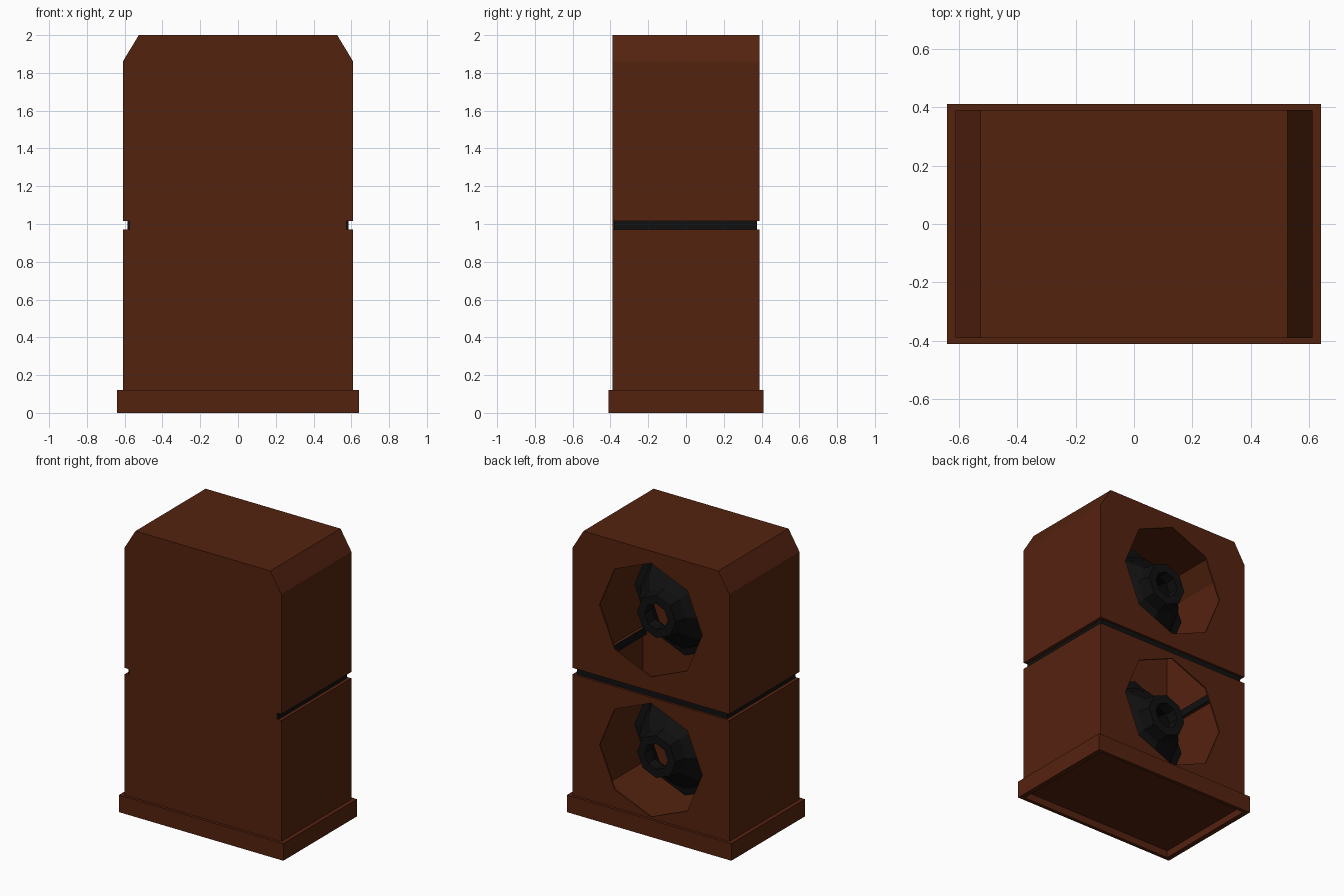
import bpy, bmesh, math

if "Cube" in bpy.data.objects:
    bpy.data.objects.remove(bpy.data.objects["Cube"])


def material(name, colour):
    m = bpy.data.materials.new(name)
    m.use_nodes = True
    m.diffuse_color = (*colour, 1)
    m.node_tree.nodes["Principled BSDF"].inputs["Base Color"].default_value = (*colour, 1)
    return m


wood = material("dark red wood", (0.088, 0.016, 0.0045))
black = material("black", (0.005, 0.005, 0.0055))


def finish(name, bm, mat):
    bmesh.ops.recalc_face_normals(bm, faces=bm.faces)
    me = bpy.data.meshes.new(name)
    bm.to_mesh(me)
    bm.free()
    me.materials.append(mat)
    ob = bpy.data.objects.new(name, me)
    bpy.context.collection.objects.link(ob)
    return ob


def prism(name, outline, y0, y1, mat):
    """Extrude an (x, z) outline from y0 to y1."""
    bm = bmesh.new()
    face = bm.faces.new([bm.verts.new((x, y0, z)) for x, z in outline])
    out = bmesh.ops.extrude_face_region(bm, geom=[face])["geom"]
    verts = [v for v in out if isinstance(v, bmesh.types.BMVert)]
    bmesh.ops.translate(bm, verts=verts, vec=(0, y1 - y0, 0))
    return finish(name, bm, mat)


def box(name, x0, x1, y0, y1, z0, z1, mat):
    return prism(name, [(x0, z0), (x1, z0), (x1, z1), (x0, z1)], y0, y1, mat)


def cut(target, cutter):
    cutter.hide_render = True
    mod = target.modifiers.new("cut", "BOOLEAN")
    mod.operation = "DIFFERENCE"
    mod.solver = "EXACT"
    mod.object = cutter
    bpy.context.view_layer.objects.active = target
    bpy.ops.object.modifier_apply(modifier=mod.name)
    bpy.data.objects.remove(cutter)


def cabinet_outline(t):
    """Chamfered cabinet front, shrunk by wall thickness t."""
    right = [(0.61 - t, 0.05 + t), (0.61 - t, 1.86 - t / 2), (0.525 - t / 2, 2 - t)]
    return right + [(-x, z) for x, z in reversed(right)]


W, D = 0.61, 0.39           # cabinet half width and half depth
GX, GY = 0.585, 0.375       # groove floor
G0, G1 = 0.97, 1.015        # groove bottom and top
T = 0.01                    # wall thickness
HOLES = (0.53, 1.515)       # heights of the two openings

# Hollow cabinet
cabinet = prism("cabinet", cabinet_outline(0), -D, D, wood)
cut(cabinet, prism("hollow", cabinet_outline(T), T - D, D - T, wood))

# Octagonal openings in the back
for z in HOLES:
    ring = [(0.4 * math.cos(k * math.pi / 4), z + 0.4 * math.sin(k * math.pi / 4))
            for k in range(8)]
    cut(cabinet, prism("opening", ring, 0.3, 0.5, wood))

# Groove round the sides and back, notching the front corners
for s in (-1, 1):
    a, b = sorted((s * 0.575, s))
    cut(cabinet, box("groove_side", a, b, -1, 1, G0, G1, wood))
cut(cabinet, box("groove_back", -1, 1, GY, 1, G0, G1, wood))


# U-shaped trims: black groove floor and wooden groove lips
def trim(name, x, y, depth, z0, z1, mat):
    u = box(name, -x, x, T - D, y, z0, z1, mat)
    cut(u, box("trim_inside", depth - x, x - depth, -1, y - depth, z0 - 1, z1 + 1, mat))


trim("groove_floor", GX, GY, T, G0 - 0.004, G1 + 0.004, black)
trim("groove_lip_upper", W - 0.002, D - 0.002, 0.024, G1, G1 + 0.004, wood)
trim("groove_lip_lower", W - 0.002, D - 0.002, 0.024, G0 - 0.004, G0, wood)

# Plinth frame, open below
plinth = box("plinth", -0.64, 0.64, -0.41, 0.41, 0, 0.12, wood)
cut(plinth, box("plinth_inside", -0.605, 0.605, -0.385, 0.385, -1, 1, wood))

# Drivers: closed (radius, y) profile turned about the y axis
PROFILE = [(0.09, 0.33), (0.15, 0.33), (0.165, 0.24), (0.27, 0.13), (0.34, 0.02),
           (0.395, 0.01), (0.395, -0.07), (0.36, -0.07), (0.25, 0.11), (0.09, 0.25)]


def driver(name, z):
    bm = bmesh.new()
    rings = []
    for k in range(8):
        a = k * math.pi / 4
        rings.append([bm.verts.new((r * math.cos(a), y, z + r * math.sin(a)))
                      for r, y in PROFILE])
    n = len(PROFILE)
    for k in range(8):
        p, q = rings[k - 1], rings[k]
        for i in range(n):
            bm.faces.new((p[i - 1], p[i], q[i], q[i - 1]))
    finish(name, bm, black)


for label, z in zip(("lower", "upper"), HOLES):
    driver(label + "_driver", z)
